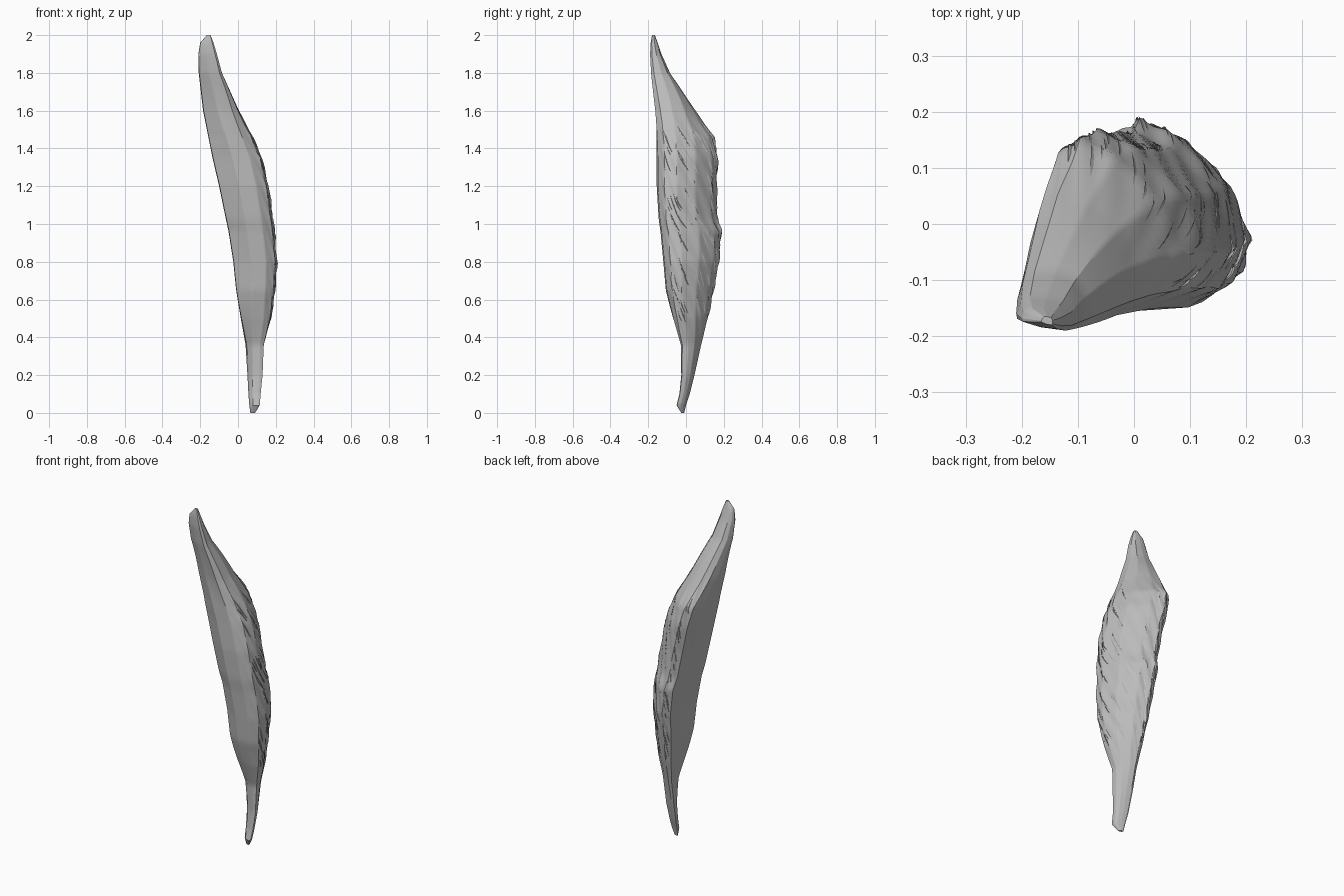
import bpy, bmesh, math, random

random.seed(4)
if "Cube" in bpy.data.objects:
    bpy.data.objects.remove(bpy.data.objects["Cube"], do_unlink=True)

RINGS, SIDES = 100, 100

# Extent of the body at each height: z, x min, x max, y min, y max
STATIONS = [
    (0, .065, .09, -.025, -.01), (.04, .06, .115, -.05, .0), (.1, .055, .12, -.035, .02),
    (.2, .05, .13, -.025, .045), (.36, .04, .138, -.028, .08), (.5, .015, .175, -.07, .115),
    (.65, -.01, .197, -.107, .145), (.8, -.025, .207, -.12, .175), (.96, -.05, .193, -.135, .187),
    (1.03, -.065, .185, -.145, .165), (1.2, -.1, .162, -.155, .163), (1.35, -.135, .128, -.155, .168),
    (1.46, -.157, .08, -.158, .15), (1.6, -.185, .005, -.165, .05), (1.8, -.208, -.085, -.185, -.085),
    (1.9, -.21, -.112, -.19, -.13), (1.96, -.2, -.13, -.187, -.15), (2, -.165, -.145, -.18, -.165),
]

# Cross-sections inside a unit box, counter-clockwise from the front
LOWER = [(.1, .4), (.35, .1), (.8, 0), (1, .05), (.97, .4),
         (.8, .7), (.45, .9), (.15, 1), (0, .95), (0, .7)]
BELLY = [(.01, .17), (.4, 0), (.75, .02), (.95, .13), (1, .33),
         (.85, .64), (.53, .9), (.26, 1), (.09, .93), (0, .68)]
UPPER = [(.02, .35), (.45, .1), (.9, 0), (1, .15), (1, .55),
         (.85, .87), (.55, 1), (.25, 1), (.08, .8), (0, .5)]


def ramp(a, b, v):
    """Smooth step from zero at a to one at b."""
    t = min(1, max(0, (v - a) / (b - a)))
    return t * t * (3 - 2 * t)


def mix(a, b, t):
    return [p + (q - p) * t for p, q in zip(a, b)]


def extent(z):
    for low, high in zip(STATIONS, STATIONS[1:]):
        if z <= high[0]:
            return mix(low, high, (z - low[0]) / (high[0] - low[0]))[1:]
    return STATIONS[-1][1:]


def outline(profile, t):
    """Point on a closed profile."""
    n = len(profile)
    s = t * n
    i = int(s) % n
    return mix(profile[i], profile[(i + 1) % n], s % 1)


def ripple(t, z):
    """Shallow slanted fibre bundles on the outer and back sides."""
    side = ramp(.2, .35, t) * (1 - ramp(.72, .88, t))
    height = ramp(.3, .6, z) * (1 - ramp(1.4, 1.7, z))
    return .02 * math.sin(t * 80 + z * 40 + math.sin(z * 9)) * side * height


def surface_point(t, z, lift=1):
    section = mix(outline(LOWER, t), outline(BELLY, t), ramp(.15, .6, z))
    section = mix(section, outline(UPPER, t), ramp(1.4, 1.85, z))
    scale = lift + ripple(t, z)
    u, v = (.5 + (c - .5) * scale for c in section)
    x0, x1, y0, y1 = extent(z)
    return x0 + (x1 - x0) * u, y0 + (y1 - y0) * v, z


def make_object(name, bm, material):
    bmesh.ops.recalc_face_normals(bm, faces=bm.faces)
    mesh = bpy.data.meshes.new(name)
    bm.to_mesh(mesh)
    bm.free()
    mesh.materials.append(material)
    obj = bpy.data.objects.new(name, mesh)
    bpy.context.collection.objects.link(obj)
    bpy.ops.object.select_all(action="DESELECT")
    obj.select_set(True)
    bpy.context.view_layer.objects.active = obj
    bpy.ops.object.shade_smooth_by_angle(angle=math.radians(32))


grey = bpy.data.materials.new("plain grey")
grey.use_nodes = True
colour = (.5, .5, .5, 1)
grey.diffuse_color = colour
grey.node_tree.nodes["Principled BSDF"].inputs["Base Color"].default_value = colour

# Muscle body with its tapered ends, lofted ring by ring
bm = bmesh.new()
rings = []
for r in range(RINGS + 1):
    z = 2 * r / RINGS
    rings.append([bm.verts.new(surface_point(s / SIDES, z)) for s in range(SIDES)])
for a, b in zip(rings, rings[1:]):
    for s in range(SIDES):
        e = (s + 1) % SIDES
        bm.faces.new((a[s], a[e], b[e], b[s]))
bm.faces.new(rings[0][::-1])
bm.faces.new(rings[-1])
make_object("muscle_body", bm, grey)

# Thin loose fibres lying along the slanted grain, one edge raised
bm = bmesh.new()
SEGMENTS = 6
for _ in range(110):
    t, z = random.uniform(.32, .76), random.uniform(.45, 1.5)
    length = random.uniform(.07, .16)
    previous = None
    for k in range(SEGMENTS + 1):
        f = k / SEGMENTS
        bulge = math.sin(math.pi * f)
        zz, tt = z + length * (f - .5), t - length * (f - .5) * .5
        pair = [bm.verts.new(surface_point(tt - .012 * bulge, zz, .98)),
                bm.verts.new(surface_point(tt, zz, .98 + .055 * bulge))]
        if previous:
            bm.faces.new((previous[0], previous[1], pair[1], pair[0]))
        previous = pair
bmesh.ops.remove_doubles(bm, verts=bm.verts, dist=.0002)
make_object("loose_fibres", bm, grey)
